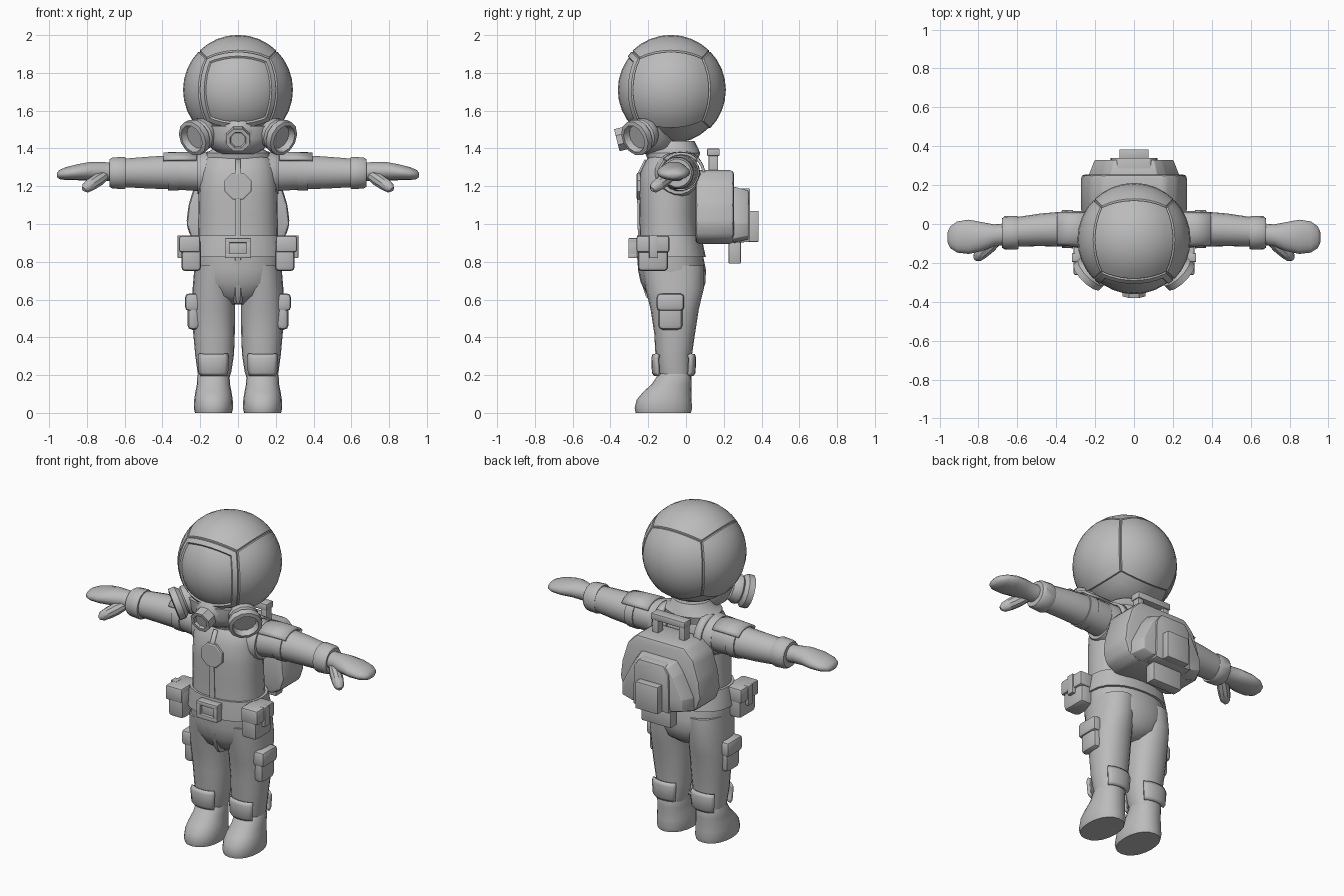
import bpy, bmesh, math
from mathutils import Vector

cube = bpy.data.objects.get("Cube")
if cube:
    bpy.data.objects.remove(cube, do_unlink=True)

GREY = (0.5, 0.5, 0.5, 1)
suit = bpy.data.materials.new("suit grey")
suit.use_nodes = True
suit.diffuse_color = GREY
suit.node_tree.nodes["Principled BSDF"].inputs["Base Color"].default_value = GREY


def finish(name, bm, mirror=False, thick=0, angle=35):
    bmesh.ops.recalc_face_normals(bm, faces=bm.faces[:])
    mesh = bpy.data.meshes.new(name)
    bm.to_mesh(mesh)
    bm.free()
    mesh.materials.append(suit)
    obj = bpy.data.objects.new(name, mesh)
    bpy.context.collection.objects.link(obj)
    bpy.ops.object.select_all(action='DESELECT')
    obj.select_set(True)
    bpy.context.view_layer.objects.active = obj
    bpy.ops.object.shade_smooth_by_angle(angle=math.radians(angle))
    if thick:
        mod = obj.modifiers.new("Thickness", 'SOLIDIFY')
        mod.thickness, mod.offset = thick, 0
    if mirror:
        obj.modifiers.new("Mirror", 'MIRROR')
    return obj


def skin(bm, rows, closed=True):
    rows = [[bm.verts.new(p) for p in row] for row in rows]
    n = len(rows[0])
    for a, b in zip(rows, rows[1:]):
        for i in range(n if closed else n - 1):
            j = (i + 1) % n
            bm.faces.new((a[i], a[j], b[j], b[i]))
    if closed:
        bm.faces.new(rows[0][::-1])
        bm.faces.new(rows[-1])


def loft(name, axis, rings, n=20, mirror=False, arc=None, grow=0, power=2.0, thick=0, angle=35):
    """Rings are (position, centre 1, centre 2, radius 1, radius 2); arc is in degrees."""
    rows = []
    for t, c1, c2, r1, r2 in rings:
        row = []
        for i in range(n + 1 if arc else n):
            a = math.radians(arc[0] + (arc[1] - arc[0]) * i / n) if arc else math.tau * i / n
            c, s = math.cos(a), math.sin(a)
            u = c1 + (r1 + grow) * math.copysign(abs(c) ** (2 / power), c)
            v = c2 + (r2 + grow) * math.copysign(abs(s) ** (2 / power), s)
            row.append({'x': (t, u, v), 'y': (u, t, v), 'z': (u, v, t)}[axis])
        rows.append(row)
    bm = bmesh.new()
    skin(bm, rows, not arc)
    return finish(name, bm, mirror, thick, angle)


def lathe(name, origin, direction, profile, n=12, mirror=False):
    turn = Vector(direction).to_track_quat('Z', 'Y')
    rows = [[Vector(origin) + turn @ Vector((r * math.cos(math.tau * (i + .5) / n),
                                             r * math.sin(math.tau * (i + .5) / n), d))
             for i in range(n)] for r, d in profile]
    bm = bmesh.new()
    skin(bm, rows)
    return finish(name, bm, mirror)


def bevel(bm, width):
    if width:
        bmesh.ops.bevel(bm, geom=bm.edges[:], offset=width, segments=2, profile=0.5, affect='EDGES')


def block(name, lo, hi, width=0.01, mirror=False):
    bm = bmesh.new()
    bmesh.ops.create_cube(bm, size=1)
    for v in bm.verts:
        v.co = [l + (h - l) * (c + 0.5) for l, h, c in zip(lo, hi, v.co)]
    bevel(bm, width)
    return finish(name, bm, mirror)


def prism(name, half, y0, y1, width=0.01, shrink=1.0):
    pts = half + [(-x, z) for x, z in reversed(half)]
    mid = sum(z for x, z in half) / len(half)
    bm = bmesh.new()
    skin(bm, [[(x, y0, z) for x, z in pts],
              [(x * shrink, y1, mid + (z - mid) * shrink) for x, z in pts]])
    bevel(bm, width)
    return finish(name, bm)


# Helmet: rounded cube with raised panels, and a framed visor at the front
bm = bmesh.new()
bmesh.ops.create_cube(bm, size=2)
bmesh.ops.subdivide_edges(bm, edges=bm.edges[:], cuts=7, use_grid_fill=True)
bm.normal_update()
sides = [Vector(d) for d in ((0, -1, 0), (0, 1, 0), (1, 0, 0), (-1, 0, 0), (0, 0, 1))]
panels = [[f for f in bm.faces if f.normal.dot(d) > 0.9] for d in sides]
for v in bm.verts:
    q = Vector([math.tan(c * math.pi / 4) for c in v.co]).normalized()
    v.co = Vector((0, -0.08, 1.71)) + q * 0.284
bm.normal_update()
for panel in panels:
    bmesh.ops.inset_region(bm, faces=panel, thickness=0.006, depth=0.007, use_even_offset=True)
bmesh.ops.inset_region(bm, faces=panels[0], thickness=0.028, use_even_offset=True)
bmesh.ops.inset_region(bm, faces=panels[0], thickness=0.004, depth=-0.01, use_even_offset=True)
finish("helmet", bm, angle=28)

# Breathing mask: jaw, centre valve and side filters
loft("mask_jaw", 'z', [(1.37, 0, -.16, .09, .08), (1.40, 0, -.17, .14, .12),
                       (1.45, 0, -.18, .18, .13), (1.52, 0, -.18, .2, .13)])
lathe("mask_valve", (0, -.24, 1.475), (0, -1, -.25),
      [(.095, 0), (.095, .04), (.065, .07), (.065, .13), (.045, .13), (.04, .115)], 8)
lathe("mask_filter", (.165, -.195, 1.49), (.65, -.65, -.32),
      [(.07, 0), (.085, .03), (.085, .05), (.075, .06), (.096, .08), (.096, .115), (.075, .12), (.065, .085)],
      12, True)

# Neck collar
loft("collar", 'z', [(1.33, 0, -.07, .18, .13), (1.375, 0, -.07, .17, .145),
                     (1.40, 0, -.065, .13, .13), (1.44, 0, -.065, .11, .11)])

# Torso with front placket and round badge
TORSO = [(.84, 0, -.085, .22, .165), (.95, 0, -.09, .212, .155), (1.05, 0, -.095, .21, .152),
         (1.16, 0, -.095, .208, .154), (1.27, 0, -.095, .2, .15), (1.34, 0, -.085, .18, .125),
         (1.39, 0, -.075, .12, .09)]
loft("torso", 'z', TORSO, 24, power=2.3)
loft("jacket_placket", 'z', TORSO[:-1], 4, arc=(-92.5, -87.5), grow=.003, power=2.3, thick=.014)
lathe("chest_badge", (0, -.235, 1.2), (0, -1, 0), [(.076, 0), (.076, .022), (.07, .026)], 8)

# Belt, buckle and hip pouches
loft("belt", 'z', [(.825, 0, -.08, .247, .185), (.88, 0, -.085, .24, .178),
                   (.94, 0, -.088, .228, .17)], 24, power=2.3)
block("buckle_plate", (-.06, -.285, .835), (.06, -.25, .91), .004)
for z in (.82, .9):
    block("buckle_bar", (-.07, -.305, z), (.07, -.25, z + .025), .004)
block("buckle_side", (.045, -.305, .82), (.07, -.25, .925), .004, True)
block("hip_pouch", (.195, -.255, .75), (.3, -.095, .92), .022, True)
block("hip_pouch_flap", (.2, -.262, .85), (.312, -.088, .938), .012, True)
block("hip_pouch_tab", (.28, -.195, .82), (.32, -.15, .94), .004, True)

# Hips, fly panel and legs
HIPS = [(.575, 0, -.06, .05, .08), (.62, 0, -.062, .17, .14), (.69, 0, -.068, .225, .172),
        (.76, 0, -.075, .235, .18), (.85, 0, -.085, .235, .172)]
loft("hips", 'z', HIPS, 24, power=2.2, angle=60)
loft("fly_panel", 'z', [(.58, 0, -.1, .025, .09), (.62, 0, -.12, .04, .098), (.72, 0, -.14, .042, .112),
                        (.84, 0, -.15, .042, .118)], 10)
LEG = [(.17, .128, -.055, .078, .08), (.22, .125, -.06, .09, .088), (.31, .124, -.065, .103, .097),
       (.42, .127, -.06, .11, .108), (.55, .13, -.06, .115, .128), (.66, .128, -.06, .112, .155),
       (.78, .115, -.07, .115, .165)]
loft("leg", 'z', LEG, 20, True, power=2.2)
for face, middle in (("front", -90), ("back", 90)):
    loft("knee_pad_" + face, 'z', [(.2, .13, -.065, .09, .097), (.215, .13, -.065, .1, .107),
                                   (.29, .13, -.065, .107, .11), (.31, .13, -.065, .1, .103)],
         6, True, arc=(middle - 43, middle + 43), power=2.4, thick=.018)

# Thigh pouches
block("thigh_pouch", (.205, -.148, .44), (.268, -.018, .61), .025, True)
block("thigh_pouch_flap", (.2, -.156, .54), (.28, -.01, .632), .02, True)

# Boots
loft("boot", 'z', [(0, .13, -.12, .098, .146), (.025, .13, -.12, .104, .152), (.07, .13, -.116, .102, .145),
                   (.11, .13, -.1, .096, .128), (.15, .13, -.077, .088, .106), (.2, .13, -.06, .085, .09),
                   (.215, .13, -.058, .078, .08)], 20, True, power=2.2)

# Arms with armhole trim, shoulder plates, bands and cuffs
ARM = [(.1, -.045, 1.265, .1, .1), (.2, -.035, 1.272, .1, .1), (.33, -.025, 1.274, .092, .093),
       (.48, -.03, 1.272, .084, .085), (.64, -.043, 1.27, .073, .074)]
loft("arm", 'x', ARM, 18, True)
loft("armhole_trim", 'x', [(.14, -.05, 1.262, .125, .122), (.18, -.045, 1.262, .122, .12),
                           (.215, -.04, 1.265, .108, .107)], 18, True)
loft("shoulder_plate", 'x', [(.22, -.03, 1.273, .108, .103), (.31, -.027, 1.274, .104, .101),
                             (.395, -.025, 1.274, .1, .098)], 8, True, arc=(38, 142), thick=.014, power=2.2)
loft("arm_band", 'x', [(.315, -.026, 1.274, .099, .099), (.37, -.026, 1.274, .097, .097)], 18, True)
loft("cuff", 'x', [(.595, -.045, 1.27, .083, .083), (.605, -.045, 1.27, .087, .087),
                   (.665, -.045, 1.27, .085, .083), (.68, -.047, 1.27, .075, .074)], 18, True)

# Mitten gloves
loft("glove", 'x', [(.66, -.052, 1.275, .055, .05), (.72, -.058, 1.278, .056, .051),
                    (.78, -.065, 1.28, .074, .05), (.85, -.066, 1.274, .088, .043),
                    (.91, -.067, 1.267, .08, .035), (.945, -.068, 1.262, .056, .025),
                    (.958, -.068, 1.26, .028, .012)], 18, True, angle=60)
lathe("thumb", (.71, -.085, 1.255), (.62, -.55, -.42),
      [(.03, 0), (.036, .05), (.034, .1), (.028, .14), (.012, .16)], 10, True)

# Backpack body, stepped rear panels, bedroll block and carry handle
prism("backpack_body", [(.16, 1.285), (.225, 1.22), (.262, 1.1), (.274, 1.0), (.25, .93), (.19, .895)],
      .05, .255, .022)
prism("backpack_rear", [(.12, 1.2), (.165, 1.14), (.235, 1.0), (.235, .92), (.16, .9)], .245, .33, .005, .86)
prism("backpack_ridge", [(.085, 1.19), (.12, 1.14), (.125, .9)], .25, .34, .005, .97)
block("backpack_box", (-.075, .33, .905), (.075, .384, 1.07), .004)
block("backpack_lower_box", (-.1, .225, .79), (.1, .29, .92), .006)
block("handle_post", (.07, .12, 1.22), (.11, .17, 1.385), .006, True)
block("handle_bar", (-.115, .112, 1.36), (.115, .178, 1.4), .006)
loft("shoulder_strap", 'x', [(.12, -.02, 1.26, .115, .12), (.165, -.02, 1.26, .115, .115)],
     12, True, arc=(-15, 100), thick=.015)
